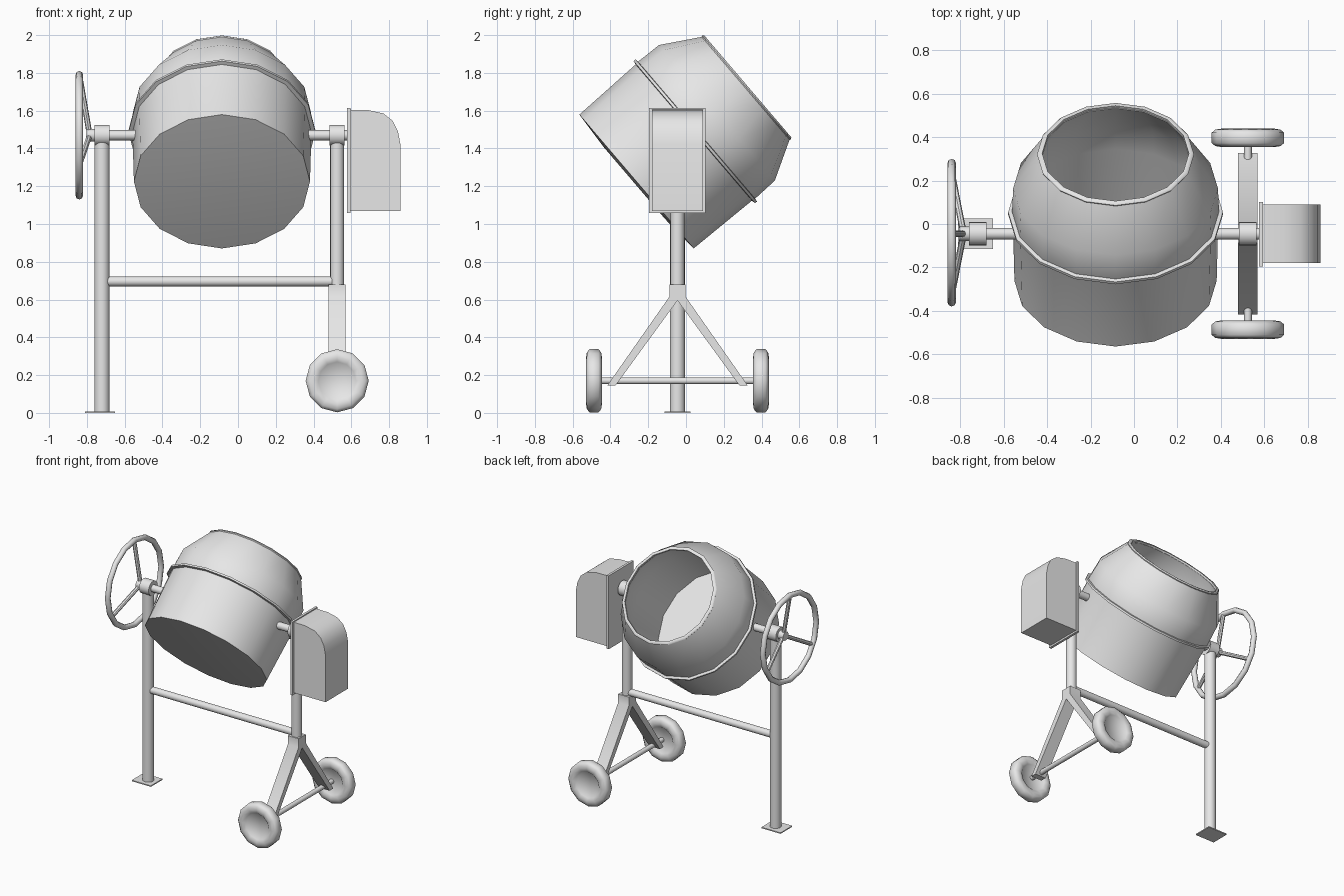
import bpy, bmesh
from math import pi, sin, cos, radians
from mathutils import Matrix, Vector

if "Cube" in bpy.data.objects:
    bpy.data.objects.remove(bpy.data.objects["Cube"], do_unlink=True)

GREY = (0.8, 0.8, 0.8, 1)
grey = bpy.data.materials.new("plain grey")
grey.use_nodes = True
grey.diffuse_color = GREY
grey.node_tree.nodes["Principled BSDF"].inputs["Base Color"].default_value = GREY

FRAME_Y = -0.045
AXLE_Z = 1.47
LEG_X, POST_X = -0.72, 0.525


def finish(name, bm, matrix=Matrix(), angle=35):
    """Turn a bmesh into a named, shaded object."""
    bmesh.ops.remove_doubles(bm, verts=bm.verts, dist=1e-5)
    bmesh.ops.recalc_face_normals(bm, faces=bm.faces)
    bm.transform(matrix)
    mesh = bpy.data.meshes.new(name)
    bm.to_mesh(mesh)
    bm.free()
    mesh.materials.append(grey)
    obj = bpy.data.objects.new(name, mesh)
    bpy.context.collection.objects.link(obj)
    bpy.ops.object.select_all(action="DESELECT")
    obj.select_set(True)
    bpy.context.view_layer.objects.active = obj
    bpy.ops.object.shade_smooth_by_angle(angle=radians(angle))
    return obj


def lathe(name, profile, sides, matrix=Matrix(), closed=False, angle=35):
    """Revolve (radius, height) points about local z."""
    bm = bmesh.new()
    verts = [bm.verts.new((r, 0, h)) for r, h in profile]
    pairs = list(zip(verts, verts[1:]))
    if closed:
        pairs.append((verts[-1], verts[0]))
    edges = [bm.edges.new(p) for p in pairs]
    bmesh.ops.spin(bm, geom=verts + edges, cent=(0, 0, 0), axis=(0, 0, 1),
                   angle=2 * pi, steps=sides, use_merge=True)
    return finish(name, bm, matrix, angle)


def tube(name, start, end, radius, sides=16):
    """Capped round bar between two points."""
    a, b = Vector(start), Vector(end)
    d = b - a
    m = Matrix.Translation((a + b) / 2) @ d.to_track_quat("Z", "Y").to_matrix().to_4x4()
    bm = bmesh.new()
    bmesh.ops.create_cone(bm, cap_ends=True, segments=sides, radius1=radius,
                          radius2=radius, depth=d.length)
    return finish(name, bm, m)


def box(name, low, high):
    low, high = Vector(low), Vector(high)
    bm = bmesh.new()
    bmesh.ops.create_cube(bm, size=1)
    m = Matrix.Translation((low + high) / 2) @ Matrix.Diagonal((*(high - low), 1))
    return finish(name, bm, m)


def extrude(name, points, step, angle=35):
    """Extrude a flat outline of 3D points along a vector."""
    bm = bmesh.new()
    face = bm.faces.new([bm.verts.new(p) for p in points])
    out = bmesh.ops.extrude_face_region(bm, geom=[face], use_keep_orig=True)
    moved = [v for v in out["geom"] if isinstance(v, bmesh.types.BMVert)]
    bmesh.ops.translate(bm, verts=moved, vec=step)
    return finish(name, bm, angle=angle)


# Tilted drum: hollow, with a seam flange and a rolled mouth
tilt = Matrix.Translation((-0.085, -0.262, 1.225)) @ Matrix.Rotation(radians(-49.5), 4, "X")
lathe("drum", [(0, -0.014), (0.25, -0.014), (0.466, 0), (0.474, 0.4), (0.477, 0.42),
               (0.472, 0.56), (0.355, 0.765), (0.335, 0.76), (0.452, 0.55),
               (0.455, 0.41), (0.447, 0.02), (0, 0.015)], 16, tilt, angle=40)
lathe("drum_seam", [(0.468, 0.398), (0.495, 0.402), (0.495, 0.416), (0.468, 0.42)],
      16, tilt, closed=True, angle=40)
lathe("drum_mouth_rim", [(0.338, 0.757), (0.357, 0.757), (0.362, 0.766),
                         (0.355, 0.775), (0.338, 0.773)], 16, tilt, closed=True, angle=60)

# Upright frame
tube("left_leg" if LEG_X > 0 else "right_leg", (LEG_X, FRAME_Y, 0), (LEG_X, FRAME_Y, AXLE_Z), 0.04)
box("foot_plate", (-0.81, -0.115, 0), (-0.65, 0.025, 0.008))
tube("left_post", (POST_X, FRAME_Y, 0.62), (POST_X, FRAME_Y, AXLE_Z), 0.037)
tube("crossbar", (LEG_X, FRAME_Y, 0.696), (POST_X, FRAME_Y, 0.696), 0.026)

# Tilting axle and its bearings
for side, x, inner, outer in (("right", LEG_X, -0.54, -0.79), ("left", POST_X, 0.37, 0.585)):
    tube(side + "_bearing", (x - 0.04, FRAME_Y, AXLE_Z), (x + 0.04, FRAME_Y, AXLE_Z), 0.055)
    tube(side + "_drum_axle", (inner, FRAME_Y, AXLE_Z), (outer, FRAME_Y, AXLE_Z), 0.027)

# Dished hand wheel with three spokes
RIM_X, RIM_R, RIM_T = -0.84, 0.32, 0.02
ring = [(RIM_R + RIM_T * cos(i * pi / 4), RIM_T * sin(i * pi / 4)) for i in range(8)]
lathe("hand_wheel_rim", ring, 16,
      Matrix.Translation((RIM_X, FRAME_Y + 0.005, AXLE_Z)) @ Matrix.Rotation(pi / 2, 4, "Y"),
      closed=True, angle=60)
tube("hand_wheel_hub", (-0.805, FRAME_Y, AXLE_Z), (-0.75, FRAME_Y, AXLE_Z), 0.033)
for i in range(3):
    a = pi / 2 + i * 2 * pi / 3
    tube("hand_wheel_spoke", (-0.785, FRAME_Y, AXLE_Z),
         (RIM_X, FRAME_Y + RIM_R * cos(a), AXLE_Z + RIM_R * sin(a)), 0.015, 8)

# Splayed wheel support: a collar running into two flat legs
half = [(0.043, 0.68), (0.043, 0.615), (0.372, 0.145), (0.328, 0.145)]
outline = half + [(0, 0.595)] + [(-y, z) for y, z in reversed(half)]
extrude("wheel_support", [(POST_X - 0.045, FRAME_Y + y, z) for y, z in outline], (0.09, 0, 0))

# Road wheels on their axle
WHEEL_Z = 0.17
tube("wheel_axle", (POST_X, -0.48, WHEEL_Z), (POST_X, 0.39, WHEEL_Z), 0.018, 12)
side_profile = [(0, 0.024), (0.09, 0.024), (0.1, 0.034), (0.125, 0.042), (0.15, 0.038), (0.167, 0.024)]
tyre = side_profile + [(r, -h) for r, h in reversed(side_profile)]
for name, y in (("front_wheel", -0.487), ("back_wheel", 0.397)):
    lathe(name, tyre, 12,
          Matrix.Translation((POST_X, y, WHEEL_Z)) @ Matrix.Rotation(pi / 2, 4, "X"), angle=50)

# Motor cover with a rounded shoulder, on a back plate
box("motor_back_plate", (0.577, -0.197, 1.057), (0.595, 0.102, 1.613))
cover = [(0.59, 1.07), (0.86, 1.07), (0.86, 1.42), (0.847, 1.49), (0.82, 1.545),
         (0.77, 1.585), (0.69, 1.603), (0.59, 1.605)]
extrude("motor_cover", [(x, -0.18, z) for x, z in cover], (0, 0.27, 0))
